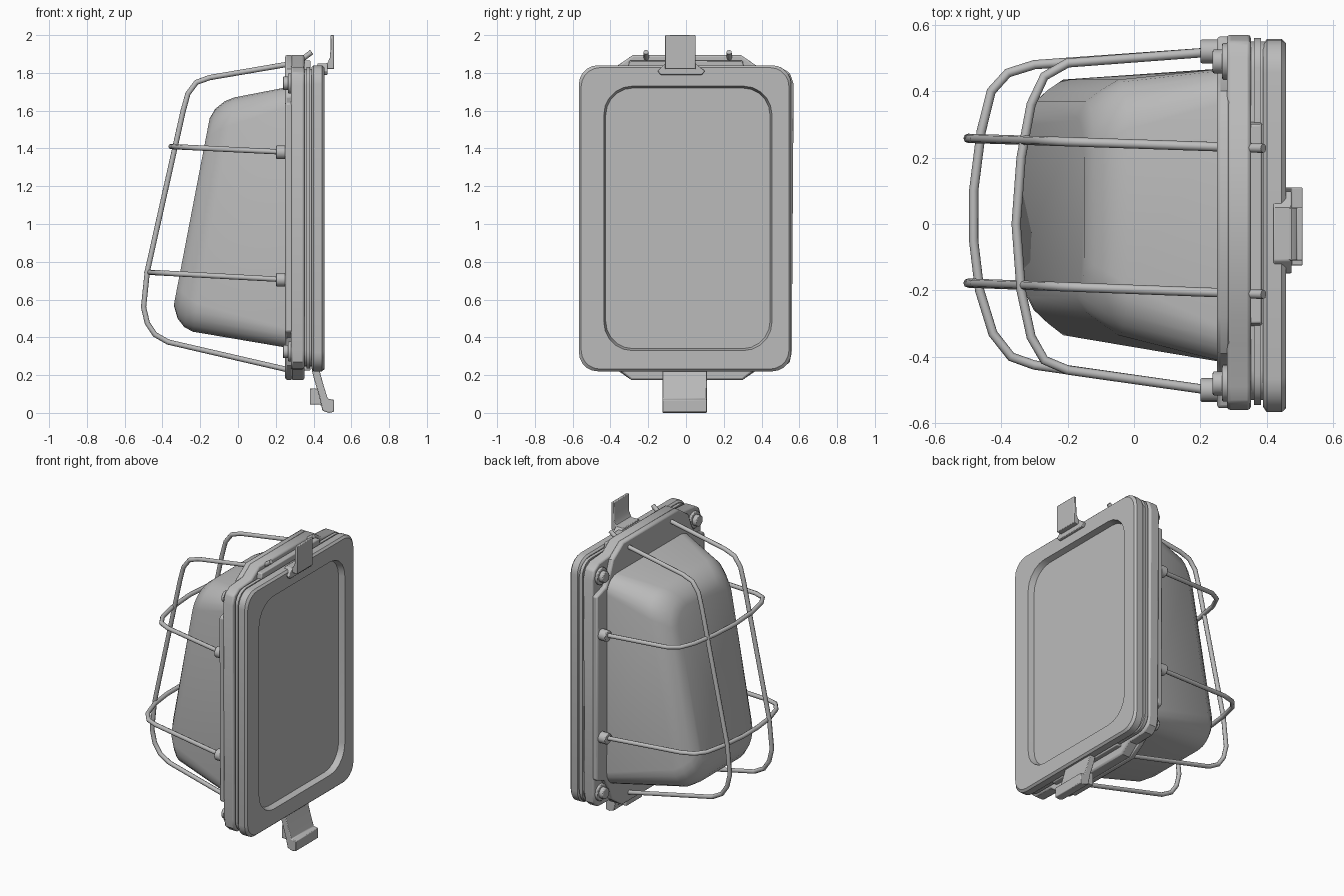
import bpy, bmesh, math
from mathutils import Vector

if "Cube" in bpy.data.objects:
    bpy.data.objects.remove(bpy.data.objects["Cube"], do_unlink=True)

grey = bpy.data.materials.new("plain_grey")
grey.use_nodes = True
grey.diffuse_color = (0.5, 0.5, 0.5, 1)
grey.node_tree.nodes["Principled BSDF"].inputs["Base Color"].default_value = grey.diffuse_color


def finish(obj, angle=35):
    if not obj.data.materials:
        obj.data.materials.append(grey)
    bpy.ops.object.select_all(action='DESELECT')
    obj.select_set(True)
    bpy.context.view_layer.objects.active = obj
    bpy.ops.object.shade_smooth_by_angle(angle=math.radians(angle))


def loft(name, rings, angle=35):
    """Skin a list of equal-length point rings and cap both ends."""
    bm = bmesh.new()
    loops = [[bm.verts.new(p) for p in ring] for ring in rings]
    n = len(loops[0])
    for a, b in zip(loops, loops[1:]):
        for i in range(n):
            j = (i + 1) % n
            bm.faces.new((a[i], a[j], b[j], b[i]))
    bm.faces.new(loops[0])
    bm.faces.new(loops[-1])
    bmesh.ops.recalc_face_normals(bm, faces=bm.faces)
    mesh = bpy.data.meshes.new(name)
    bm.to_mesh(mesh)
    bm.free()
    obj = bpy.data.objects.new(name, mesh)
    bpy.context.collection.objects.link(obj)
    finish(obj, angle)
    return obj


def bevel(obj, width):
    mod = obj.modifiers.new("soft_edges", 'BEVEL')
    mod.width = width
    mod.segments = 2
    mod.limit_method = 'ANGLE'
    mod.angle_limit = math.radians(40)


def ring(y0, y1, z0, z1, r, xa, xb=None, steps=5):
    """Rounded rectangle facing x; x runs from xa at its foot to xb at its top."""
    xb = xa if xb is None else xb
    pts = []
    corners = [(y1 - r, z1 - r), (y0 + r, z1 - r), (y0 + r, z0 + r), (y1 - r, z0 + r)]
    for k, (cy, cz) in enumerate(corners):
        for s in range(steps + 1):
            a = math.pi / 2 * (k + s / steps)
            y, z = cy + r * math.cos(a), cz + r * math.sin(a)
            pts.append((xa + (xb - xa) * (z - z0) / (z1 - z0), y, z))
    return pts


def prism_x(name, outline, x0, x1, width=0.01):
    obj = loft(name, [[(x, y, z) for y, z in outline] for x in (x0, x1)])
    bevel(obj, width)


def prism_y(name, outline, y0, y1, width=0.004):
    obj = loft(name, [[(x, y, z) for x, z in outline] for y in (y0, y1)])
    bevel(obj, width)


def wire(name, points, radius=0.014):
    curve = bpy.data.curves.new(name, 'CURVE')
    curve.dimensions = '3D'
    curve.bevel_depth = radius
    curve.bevel_resolution = 2
    curve.use_fill_caps = True
    spline = curve.splines.new('POLY')
    spline.points.add(len(points) - 1)
    for p, co in zip(spline.points, points):
        p.co = (*co, 1)
    obj = bpy.data.objects.new(name, curve)
    bpy.context.collection.objects.link(obj)
    bpy.ops.object.select_all(action='DESELECT')
    obj.select_set(True)
    bpy.context.view_layer.objects.active = obj
    bpy.ops.object.convert(target='MESH')
    finish(bpy.context.object, 50)


def boss(name, y, z, x0, x1, r):
    bpy.ops.mesh.primitive_cylinder_add(
        vertices=14, radius=r, depth=x1 - x0,
        location=((x0 + x1) / 2, y, z), rotation=(0, math.pi / 2, 0))
    obj = bpy.context.object
    obj.name = name
    bevel(obj, 0.005)
    finish(obj)


# Lamp cover: tapered, slanted dome
loft("lamp_cover", [
    ring(-0.42, 0.47, 0.34, 1.73, 0.10, 0.29),
    ring(-0.335, 0.435, 0.43, 1.67, 0.15, -0.24, -0.02),
    ring(-0.30, 0.405, 0.455, 1.65, 0.15, -0.285, -0.07),
    ring(-0.265, 0.37, 0.50, 1.61, 0.14, -0.32, -0.12),
    ring(-0.22, 0.32, 0.57, 1.56, 0.12, -0.34, -0.15)], 40)

# Frame: base layer with stepped top and bottom, front layer notched at the corners
upper = [(0.57, 1.74), (0.55, 1.80), (0.50, 1.83), (0.37, 1.84), (0.29, 1.895)]
lower = [(-0.29, 0.175), (-0.36, 0.23), (-0.50, 0.235), (-0.54, 0.27), (-0.55, 0.33)]


def outline(top, bottom):
    return (top + [(-y + 0.01, z) for y, z in reversed(top)]
            + [(y, z) for y, z in reversed(bottom)] + [(-y + 0.01, z) for y, z in bottom])


prism_x("frame_base", outline(upper, lower), 0.28, 0.352)
notch_top = [(0.565, 1.64), (0.47, 1.67), (0.43, 1.74), (0.40, 1.82), (0.29, 1.895)]
notch_low = [(-0.29, 0.175), (-0.40, 0.25), (-0.43, 0.33), (-0.47, 0.40), (-0.55, 0.43)]
prism_x("frame_front", outline(notch_top, notch_low), 0.25, 0.29)
loft("gasket", [ring(-0.53, 0.55, 0.245, 1.82, 0.09, x) for x in (0.34, 0.40)])
prism_x("frame_lip", [(0.31, 1.8), (0.30, 1.865), (-0.30, 1.865), (-0.31, 1.8),
                      (-0.30, 0.225), (0.30, 0.225)], 0.345, 0.385, 0.006)
loft("frame_rib", [ring(-0.545, 0.56, 0.235, 1.83, 0.09, x) for x in (0.362, 0.382)])

# Back plate with recessed panel
loft("back_plate", [
    ring(-0.55, 0.54, 0.235, 1.83, 0.09, 0.388),
    ring(-0.567, 0.557, 0.22, 1.84, 0.10, 0.40),
    ring(-0.567, 0.557, 0.22, 1.84, 0.10, 0.445),
    ring(-0.555, 0.545, 0.232, 1.828, 0.10, 0.458),
    ring(-0.435, 0.455, 0.33, 1.73, 0.15, 0.458),
    ring(-0.425, 0.445, 0.34, 1.72, 0.145, 0.42)], 30)

# Cage: two upright hoops
hoop = [(0.39, 1.91), (0.33, 1.865), (0.26, 1.845), (-0.15, 1.775), (-0.22, 1.75),
        (-0.265, 1.69), (-0.29, 1.60), (-0.48, 0.75), (-0.50, 0.56), (-0.48, 0.475),
        (-0.44, 0.415), (-0.37, 0.375), (0.30, 0.22)]
for name, y_base, y_front in (("left_hoop", 0.228, 0.258), ("right_hoop", -0.212, -0.178)):
    wire(name, [(x, y_base + (y_front - y_base) * (0.39 - x) / 0.89, z) for x, z in hoop])

# Cage: two cross hoops
low_bar = [(0.26, 0.52), (-0.30, 0.48), (-0.38, 0.455), (-0.43, 0.40), (-0.46, 0.28),
           (-0.483, 0.10), (-0.483, -0.05), (-0.465, -0.20), (-0.425, -0.33),
           (-0.37, -0.40), (-0.30, -0.425), (0.26, -0.505)]
top_bar = [(0.26, 0.52), (-0.20, 0.485), (-0.27, 0.445), (-0.31, 0.36), (-0.34, 0.20),
           (-0.355, 0), (-0.34, -0.20), (-0.31, -0.34), (-0.27, -0.41), (-0.20, -0.44),
           (0.26, -0.505)]
for name, path, z, rise in (("lower_bar", low_bar, 0.705, 0.04), ("upper_bar", top_bar, 1.38, 0.03)):
    reach = 0.26 - min(x for x, y in path)
    wire(name, [(x, y, z + rise * (0.26 - x) / reach) for x, y in path])
    boss("left_" + name + "_socket", 0.52, z, 0.20, 0.27, 0.036)
    boss("right_" + name + "_socket", -0.50, z, 0.20, 0.27, 0.036)

# Corner screws
for side, y in (("left", 0.49), ("right", -0.48)):
    for level, z in (("upper", 1.745), ("lower", 0.325)):
        boss(side + "_" + level + "_screw", y, z, 0.237, 0.30, 0.036)
        boss(side + "_" + level + "_screw_seat", y, z, 0.265, 0.30, 0.055)

# Clips at the top and the foot
prism_y("top_clip", [(0.49, 2.0), (0.508, 2.0), (0.508, 1.82), (0.45, 1.82),
                     (0.45, 1.84), (0.475, 1.855), (0.488, 1.885)], -0.11, 0.05)
prism_x("top_clip_base", [(-0.11, 1.85), (0.05, 1.85), (0.10, 1.81), (0.085, 1.79),
                          (-0.135, 1.79), (-0.15, 1.81)], 0.42, 0.475, 0.004)
prism_y("foot_clip", [(0.39, 0.23), (0.43, 0.23), (0.452, 0.15), (0.475, 0.075),
                      (0.508, 0.07), (0.508, 0.005), (0.48, 0.0), (0.447, 0.012),
                      (0.43, 0.09), (0.405, 0.17)], -0.125, 0.11)
prism_y("foot_clip_hook", [(0.38, 0.13), (0.425, 0.13), (0.455, 0.03), (0.43, 0.045),
                           (0.38, 0.045)], -0.09, 0.075)
